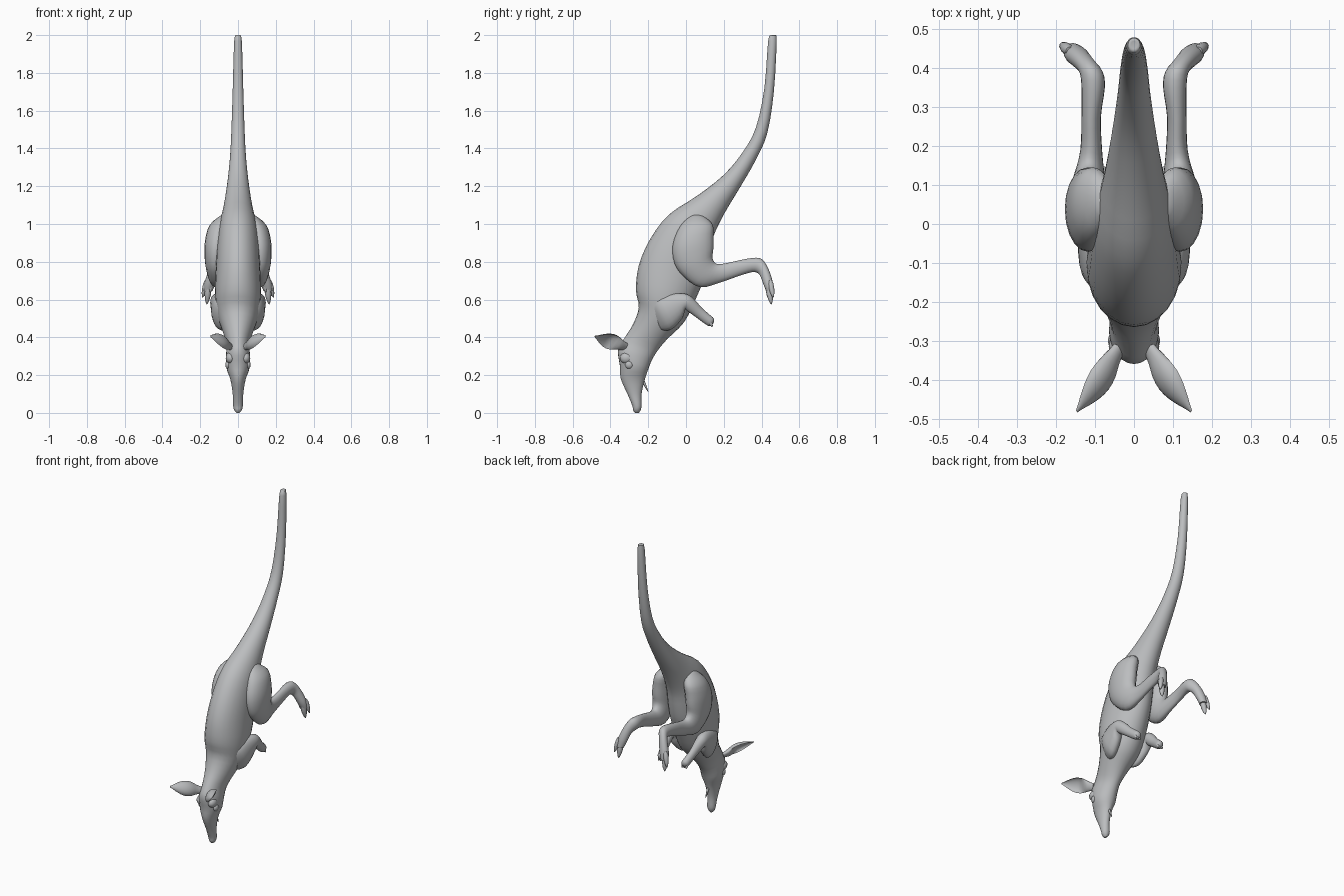
import bpy, bmesh, math
from mathutils import Vector

if "Cube" in bpy.data.objects:
    bpy.data.objects.remove(bpy.data.objects["Cube"])

fur = bpy.data.materials.new("grey_fur")
fur.use_nodes = True
GREY = (0.5, 0.51, 0.52, 1)
fur.diffuse_color = GREY
fur.node_tree.nodes["Principled BSDF"].inputs["Base Color"].default_value = GREY


def spline(rows, steps):
    """Smoothly interpolate the rows of a loft."""
    out = []
    last = len(rows) - 1
    for i in range(last):
        a, b, c, d = (rows[min(max(i + k, 0), last)] for k in (-1, 0, 1, 2))
        for s in range(steps):
            t = s / steps
            out.append([q + 0.5 * t * (r - p + t * (2 * p - 5 * q + 4 * r - e + t * (3 * (q - r) + e - p)))
                        for p, q, r, e in zip(a, b, c, d)])
    return out + [list(rows[-1])]


def skin(name, rings):
    """Bridge rings of points into one closed smooth mesh."""
    bm = bmesh.new()
    loops = [[bm.verts.new(p) for p in ring] for ring in rings]
    n = len(loops[0])
    for a, b in zip(loops, loops[1:]):
        for k in range(n):
            bm.faces.new((a[k], a[(k + 1) % n], b[(k + 1) % n], b[k]))
    bm.faces.new(loops[0])
    bm.faces.new(loops[-1])
    bmesh.ops.recalc_face_normals(bm, faces=bm.faces)
    mesh = bpy.data.meshes.new(name)
    bm.to_mesh(mesh)
    bm.free()
    mesh.materials.append(fur)
    obj = bpy.data.objects.new(name, mesh)
    bpy.context.collection.objects.link(obj)
    bpy.ops.object.select_all(action="DESELECT")
    obj.select_set(True)
    bpy.context.view_layer.objects.active = obj
    bpy.ops.object.shade_smooth_by_angle(angle=math.radians(50))
    return obj


def loft(name, rows, side=1, sides=20, steps=3):
    """Rows hold centre x, two opposite side-profile points (y, z) and half width."""
    rings = []
    for x, ya, za, yb, zb, w in spline(rows, steps):
        mid = Vector((side * x, (ya + yb) / 2, (za + zb) / 2))
        half = Vector((0, ya - yb, za - zb)) / 2
        angles = [math.tau * k / sides for k in range(sides)]
        rings.append([mid + half * math.cos(a) + Vector((w * math.sin(a), 0, 0)) for a in angles])
    return skin(name, rings)


def spike(name, start, end, radius, side):
    """Rounded tapering toe or claw."""
    a, b = Vector(start), Vector(end)
    a.x *= side
    b.x *= side
    axis = (b - a).normalized()
    u = axis.orthogonal().normalized()
    v = axis.cross(u)
    rings = []
    for t, f in ((0, 0.7), (0.2, 1), (0.5, 0.95), (0.75, 0.7), (0.92, 0.35), (1, 0.08)):
        rings.append([a.lerp(b, t) + radius * f * (u * math.cos(k * math.pi / 5) + v * math.sin(k * math.pi / 5))
                      for k in range(10)])
    return skin(name, rings)


def ball(name, centre, radii, side):
    """Ellipsoid bulge."""
    rings = []
    for i in range(1, 12):
        a = math.pi * i / 12
        ring = []
        for k in range(16):
            b = math.tau * k / 16
            unit = (math.sin(a) * math.cos(b), math.sin(a) * math.sin(b), math.cos(a))
            p = [c + r * q for c, r, q in zip(centre, radii, unit)]
            ring.append((side * p[0], p[1], p[2]))
        rings.append(ring)
    return skin(name, rings)


def ear(name, side):
    """Leaf-shaped cup opening outwards and down."""
    base, tip = Vector((0.04, -0.32, 0.35)), Vector((0.148, -0.482, 0.405))
    axis = (tip - base).normalized()
    face = Vector((0.75, 0.2, -0.5))
    face = (face - axis * face.dot(axis)).normalized()
    across = axis.cross(face)
    rings = []
    widths = [(0.022,), (0.03,), (0.043,), (0.046,), (0.038,), (0.022,), (0.004,)]
    profile = spline(widths, 2)
    for i, (w,) in enumerate(profile):
        t = i / (len(profile) - 1)
        mid = base.lerp(tip, t)
        hollow = 0.5 * min(1, max(0, t * 4 - 0.8))
        ring = []
        for k in range(20):
            a = math.tau * k / 20
            s = math.sin(a)
            depth = -0.7 * s if s > 0 else (0.5 - 2 * hollow) * -s
            ring.append(mid + w * (across * math.cos(a) + face * depth))
        rings.append([(side * p.x, p.y, p.z) for p in ring])
    return skin(name, rings)


# Tail, trunk, neck and head as one continuous skin
loft("body", [
    (0, 0.45, 2.0, 0.47, 2.0, 0.008),
    (0, 0.435, 1.97, 0.48, 1.97, 0.02),
    (0, 0.415, 1.72, 0.465, 1.7, 0.028),
    (0, 0.37, 1.51, 0.43, 1.48, 0.035),
    (0, 0.3, 1.38, 0.37, 1.34, 0.042),
    (0, 0.2, 1.26, 0.29, 1.2, 0.055),
    (0, 0.06, 1.15, 0.2, 1.05, 0.075),
    (0, -0.09, 1.05, 0.14, 0.92, 0.1),
    (0, -0.19, 0.92, 0.12, 0.81, 0.112),
    (0, -0.25, 0.78, 0.1, 0.72, 0.118),
    (0, -0.265, 0.65, 0.05, 0.6, 0.122),
    (0, -0.25, 0.56, -0.01, 0.48, 0.11),
    (0, -0.28, 0.47, -0.1, 0.39, 0.08),
    (0, -0.33, 0.39, -0.15, 0.33, 0.06),
    (0, -0.36, 0.33, -0.18, 0.28, 0.064),
    (0, -0.35, 0.25, -0.2, 0.23, 0.062),
    (0, -0.345, 0.18, -0.22, 0.17, 0.04),
    (0, -0.31, 0.1, -0.235, 0.1, 0.028),
    (0, -0.285, 0.04, -0.235, 0.04, 0.026),
    (0, -0.28, 0.015, -0.24, 0.015, 0.02),
    (0, -0.27, 0.0, -0.25, 0.0, 0.008)], sides=24)

# Thin tuft under the chin
spike("chin_tuft", (0, -0.24, 0.2), (0, -0.2, 0.11), 0.007, 1)

for label, side in (("left", 1), ("right", -1)):
    # Head details
    ear(label + "_ear", side)
    ball(label + "_eye", (0.052, -0.3, 0.255), (0.015, 0.022, 0.022), side)
    ball(label + "_brow", (0.04, -0.315, 0.29), (0.025, 0.035, 0.03), side)

    # Hind leg from hip through knee and hock to the foot
    loft(label + "_hind_leg", [
        (0.07, 0.03, 1.05, 0.08, 1.05, 0.015),
        (0.1, -0.03, 0.99, 0.14, 1.0, 0.05),
        (0.115, -0.07, 0.89, 0.145, 0.93, 0.06),
        (0.12, -0.06, 0.79, 0.145, 0.87, 0.057),
        (0.12, -0.01, 0.72, 0.14, 0.82, 0.05),
        (0.115, 0.075, 0.665, 0.16, 0.79, 0.04),
        (0.11, 0.18, 0.69, 0.2, 0.79, 0.028),
        (0.11, 0.28, 0.725, 0.27, 0.805, 0.025),
        (0.105, 0.35, 0.745, 0.35, 0.82, 0.03),
        (0.11, 0.38, 0.74, 0.4, 0.815, 0.03),
        (0.13, 0.395, 0.72, 0.435, 0.765, 0.028),
        (0.148, 0.41, 0.68, 0.458, 0.7, 0.03),
        (0.158, 0.425, 0.645, 0.465, 0.65, 0.024)], side)
    spike(label + "_long_toe", (0.155, 0.435, 0.68), (0.165, 0.452, 0.575), 0.018, side)
    spike(label + "_outer_toe", (0.165, 0.445, 0.7), (0.188, 0.462, 0.61), 0.015, side)
    spike(label + "_inner_toe", (0.14, 0.425, 0.7), (0.148, 0.43, 0.635), 0.011, side)

    # Foreleg from shoulder through elbow to the paw
    loft(label + "_foreleg", [
        (0.07, -0.19, 0.55, -0.14, 0.44, 0.02),
        (0.09, -0.16, 0.6, -0.08, 0.44, 0.045),
        (0.105, -0.08, 0.63, -0.02, 0.5, 0.04),
        (0.113, 0.0, 0.63, -0.005, 0.545, 0.034),
        (0.11, 0.045, 0.6, 0.005, 0.54, 0.03),
        (0.1, 0.085, 0.555, 0.055, 0.505, 0.023),
        (0.09, 0.125, 0.52, 0.095, 0.475, 0.023),
        (0.085, 0.147, 0.5, 0.12, 0.46, 0.022),
        (0.083, 0.148, 0.48, 0.135, 0.46, 0.01)], side)
    for i in range(3):
        x = 0.07 + 0.014 * i
        spike(label + "_finger_" + str(i + 1), (x, 0.125, 0.485), (x, 0.14, 0.455), 0.009, side)
